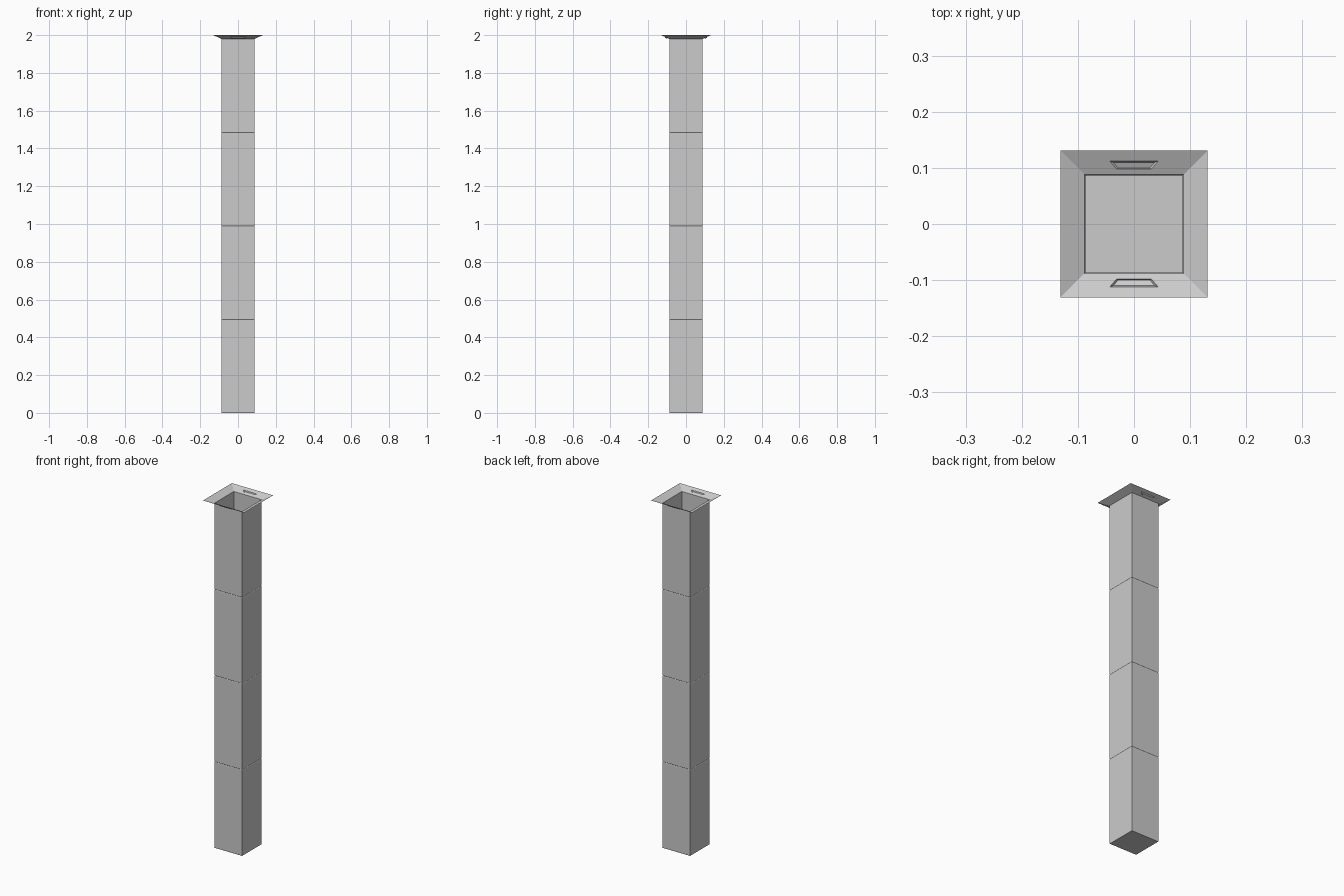
import bpy, bmesh

if "Cube" in bpy.data.objects:
    bpy.data.objects.remove(bpy.data.objects["Cube"])

W = 0.088      # half width of the shaft
R = 0.131      # half width of the rim
Z0 = 1.98      # height where the rim flares out


def make_object(name, build):
    bm = bmesh.new()
    build(bm)
    bmesh.ops.remove_doubles(bm, verts=bm.verts, dist=1e-5)
    bmesh.ops.recalc_face_normals(bm, faces=bm.faces)
    me = bpy.data.meshes.new(name)
    bm.to_mesh(me)
    bm.free()
    ob = bpy.data.objects.new(name, me)
    bpy.context.collection.objects.link(ob)
    return ob


def square(bm, h, z):
    return [bm.verts.new((x * h, y * h, z)) for x, y in ((-1, -1), (1, -1), (1, 1), (-1, 1))]


def bridge(bm, a, b):
    for i in range(len(a)):
        j = (i + 1) % len(a)
        bm.faces.new((a[i], a[j], b[j], b[i]))


# Square shaft: thin sheet, closed bottom, small grooves between four segments
def shaft(bm):
    profile = [(W - 0.001, 0.0), (W, 0.004)]
    for k in (1, 2, 3):
        z = Z0 / 4 * k
        profile += [(W, z - 0.003), (W - 0.002, z), (W, z + 0.003)]
    profile.append((W, Z0))
    rings = [square(bm, h, z) for h, z in profile]
    for a, b in zip(rings, rings[1:]):
        bridge(bm, a, b)
    bm.faces.new(rings[0][::-1])


# Flared rim: plain left and right sides, pressed grip recess in front and back
def rim(bm):
    def slope(y):
        return Z0 + (y - W) * (2.0 - Z0) / (R - W)

    for s in (-1, 1):
        def loop(pts, drop=0.0):
            return [bm.verts.new((x, s * y, slope(y) - drop)) for x, y in pts]
        outer = loop([(-W, W), (W, W), (R, R), (-R, R)])
        edge = loop([(-0.031, 0.098), (0.031, 0.098), (0.043, 0.112), (-0.043, 0.112)])
        floor = loop([(-0.028, 0.0995), (0.028, 0.0995), (0.037, 0.110), (-0.037, 0.110)], 0.005)
        bridge(bm, outer, edge)
        bridge(bm, edge, floor)
        bm.faces.new(floor)
        side = [(s * W, -W, Z0), (s * R, -R, 2.0), (s * R, R, 2.0), (s * W, W, Z0)]
        bm.faces.new([bm.verts.new(p) for p in side])


make_object("shaft", shaft)
make_object("flared_rim", rim)
